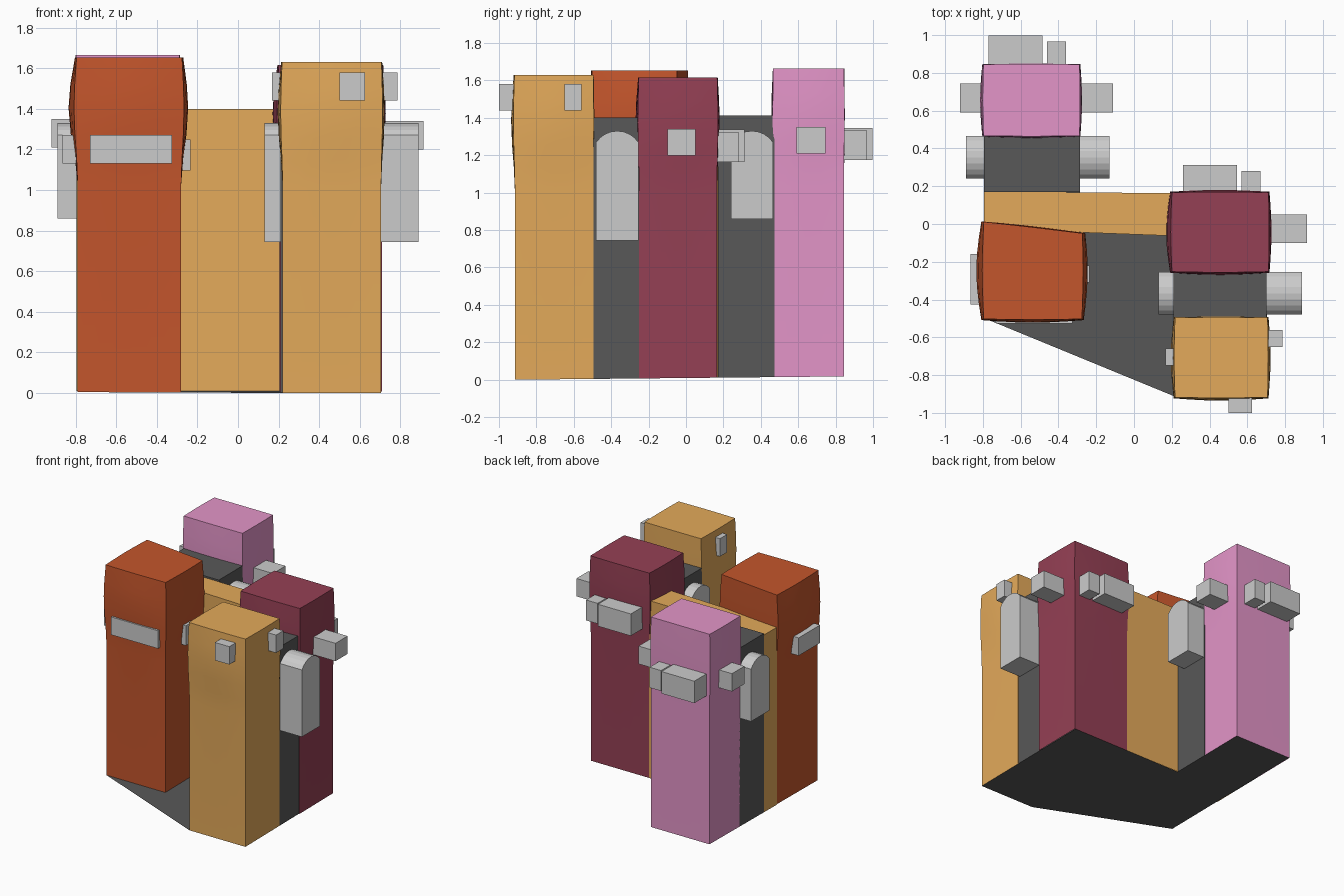
import bpy, bmesh
from math import sin, cos, pi, asin

if "Cube" in bpy.data.objects:
    bpy.data.objects.remove(bpy.data.objects["Cube"])

TAN, ORANGE = (.77, .40, .103), (.55, .092, .025)
PINK, MAROON, DARK = (.77, .30, .58), (.30, .051, .09), (.098, .098, .098)
mats = {}


def finish(name, bm, color=None, smooth=False):
    bmesh.ops.recalc_face_normals(bm, faces=bm.faces)
    me = bpy.data.meshes.new(name)
    bm.to_mesh(me)
    bm.free()
    ob = bpy.data.objects.new(name, me)
    bpy.context.collection.objects.link(ob)
    if color:
        if color not in mats:
            mats[color] = bpy.data.materials.new("paint")
            mats[color].diffuse_color = (*color, 1)
        me.materials.append(mats[color])
    if smooth:
        bpy.context.view_layer.objects.active = ob
        ob.select_set(True)
        bpy.ops.object.shade_smooth_by_angle(angle=pi / 6)
        ob.select_set(False)
    return ob


def ground(y):
    # the underside rises very slightly towards the back
    return .01 * (y + .92)


def tower(name, outline, top, color, swell=(0, 0, 0, 0), n=6):
    """Upright prism whose upper part swells (left, right, front, back)."""
    pts = []
    for i, (x, y) in enumerate(outline):
        x2, y2 = outline[(i + 1) % len(outline)]
        pts += [(x + (x2 - x) * k / n, y + (y2 - y) * k / n) for k in range(n)]
    xs, ys = [p[0] for p in outline], [p[1] for p in outline]
    l, r, f, b = swell
    bm = bmesh.new()
    rings = []
    for h, s in ((0, 0), (.62, 0), (.70, .3), (.77, .75), (.85, 1), (.92, .8), (1, .3)):
        ring = []
        for x, y in pts:
            u = (x - min(xs)) / (max(xs) - min(xs))
            v = (y - min(ys)) / (max(ys) - min(ys))
            dx = s * (u * r - (1 - u) * l) * (.4 + .6 * sin(pi * v))
            dy = s * (v * b - (1 - v) * f) * (.4 + .6 * sin(pi * u))
            z0 = ground(y)
            ring.append(bm.verts.new((x + dx, y + dy, z0 + (top - z0) * h)))
        rings.append(ring)
    for a, c in zip(rings, rings[1:]):
        for i in range(len(a)):
            j = (i + 1) % len(a)
            bm.faces.new((a[i], a[j], c[j], c[i]))
    bm.faces.new(rings[-1])
    finish(name, bm, color, True)


def rect(x0, x1, y0, y1):
    return [(x0, y0), (x1, y0), (x1, y1), (x0, y1)]


def block(name, x, y, z):
    bm = bmesh.new()
    bmesh.ops.create_cube(bm, size=1)
    for v in bm.verts:
        v.co = [(a + b) / 2 + c * (b - a) for c, (a, b) in zip(v.co, (x, y, z))]
    finish(name, bm)


def arch(name, x, y, z, rise=.06, n=8):
    """Round-headed window bar running through a wall along x."""
    w, mid = (y[1] - y[0]) / 2, (y[0] + y[1]) / 2
    R = (w * w + rise * rise) / (2 * rise)
    a = asin(w / R)
    prof = [(y[0], z[0]), (y[1], z[0])]
    for i in range(n + 1):
        t = a - 2 * a * i / n
        prof.append((mid + R * sin(t), z[1] - R + R * cos(t)))
    bm = bmesh.new()
    face = bm.faces.new([bm.verts.new((x[0], *p)) for p in prof])
    out = bmesh.ops.extrude_face_region(bm, geom=[face], use_keep_orig=True)
    for v in out["geom"]:
        if isinstance(v, bmesh.types.BMVert):
            v.co.x = x[1]
    finish(name, bm)


# floor slab
bm = bmesh.new()
bm.faces.new([bm.verts.new((x, y, ground(y))) for x, y in (
    (-.79, -.5), (.22, -.915), (.705, -.915), (.705, .165),
    (-.285, .165), (-.285, .845), (-.79, .845))])
finish("floor", bm, DARK)

# towers
tower("orange_tower", [(-.79, -.5), (-.28, -.5), (-.28, -.05), (-.79, .01)],
      1.652, ORANGE, (.045, .035, .022, .01))
tower("front_tan_tower", rect(.22, .705, -.915, -.495), 1.63, TAN, (.025, .018, .02, .005))
tower("maroon_tower", rect(.205, .71, -.25, .165), 1.617, MAROON, (.035, .018, .02, .015))
tower("pink_tower", rect(-.795, -.29, .468, .845), 1.664, PINK, (.02, .015, .012, .004))

# lower walls between the towers
tower("middle_wall", [(-.795, .01), (-.27, -.045), (.21, -.063), (.21, .163), (-.795, .172)],
      1.4, TAN)
tower("right_wall", rect(.21, .702, -.497, -.245), 1.402, DARK)
tower("left_wall", rect(-.795, -.285, .17, .472), 1.412, DARK)

# arched windows
arch("right_wall_window", (.13, .89), (-.48, -.255), (.745, 1.33))
arch("left_wall_window", (-.89, -.13), (.24, .465), (.86, 1.33))

# orange tower windows
block("orange_front_window", (-.73, -.325), (-.527, -.42), (1.13, 1.27))
block("orange_left_window", (-.865, -.7), (-.425, -.16), (1.13, 1.27))
block("orange_right_window", (-.4, -.235), (-.31, -.22), (1.095, 1.25))

# front tan tower windows
block("tan_front_window", (.5, .625), (-1, -.85), (1.44, 1.58))
block("tan_right_window", (.6, .785), (-.65, -.56), (1.44, 1.58))
block("tan_left_window", (.168, .3), (-.75, -.66), (1.44, 1.58))

# maroon and pink tower windows
block("maroon_right_window", (.6, .915), (-.1, .05), (1.2, 1.34))
block("pink_side_window", (-.92, -.11), (.59, .745), (1.21, 1.35))
for name, x, y, z in (("maroon", .26, .165, 1.165), ("pink", -.77, .85, 1.175)):
    block(name + "_back_window_wide", (x, x + .285), (y - .1, y + .147), (z, z + .172))
    block(name + "_back_window_narrow", (x + .31, x + .41), (y - .1, y + .115), (z, z + .16))

for m in bpy.data.materials:
    if m.users and not m.is_grease_pencil:
        m.use_nodes = True
        m.node_tree.nodes["Principled BSDF"].inputs["Base Color"].default_value = m.diffuse_color
